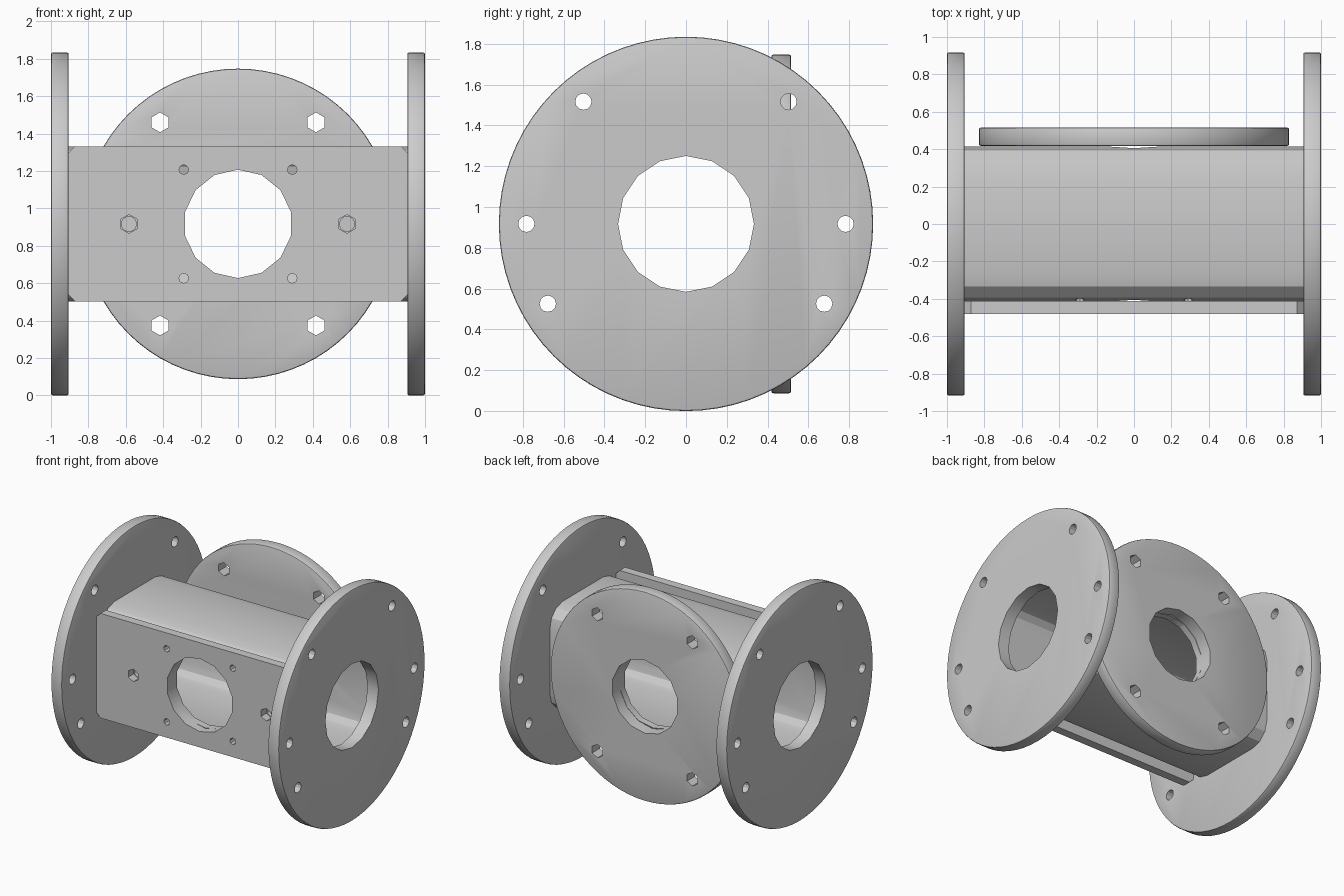
import bpy, bmesh, math
from mathutils import Vector

if "Cube" in bpy.data.objects:
    bpy.data.objects.remove(bpy.data.objects["Cube"])

MID = 0.917      # height of the main axis
HALF = 0.415     # half width of the square body

metal = bpy.data.materials.new("plain_grey")
metal.use_nodes = True
GREY = (0.6, 0.6, 0.6, 1)
metal.diffuse_color = GREY
metal.node_tree.nodes["Principled BSDF"].inputs["Base Color"].default_value = GREY


def ngon(sides, radius, u=0, v=0):
    """Regular polygon with a corner at the top."""
    steps = [math.tau * i / sides for i in range(sides)]
    return [(u + radius * math.sin(a), v + radius * math.cos(a)) for a in steps]


def rounded_square(half, radius, segments):
    pts = []
    for corner in range(4):
        a0 = corner * math.pi / 2
        cu = (half - radius) * (1 if corner in (0, 3) else -1)
        cv = (half - radius) * (1 if corner in (0, 1) else -1)
        for i in range(segments + 1):
            a = a0 + i / segments * math.pi / 2
            pts.append((cu + radius * math.cos(a), cv + radius * math.sin(a)))
    return pts


def prism(name, outline, axis, start, end):
    """Extrude an outline along x or y; outline is given around the main axis."""
    bm = bmesh.new()
    rings = []
    for d in (start, end):
        rings.append([bm.verts.new(Vector((d, u, v + MID) if axis == "X" else (u, d, v + MID)))
                      for u, v in outline])
    bm.faces.new(rings[0])
    bm.faces.new(rings[1][::-1])
    n = len(outline)
    for i in range(n):
        j = (i + 1) % n
        bm.faces.new((rings[0][j], rings[0][i], rings[1][i], rings[1][j]))
    bmesh.ops.recalc_face_normals(bm, faces=bm.faces)
    mesh = bpy.data.meshes.new(name)
    bm.to_mesh(mesh)
    bm.free()
    obj = bpy.data.objects.new(name, mesh)
    bpy.context.collection.objects.link(obj)
    obj.data.materials.append(metal)
    return obj


def finish(obj, cuts, bevel=0):
    """Soften the rims, cut the holes and set the shading."""
    bpy.ops.object.select_all(action="DESELECT")
    bpy.context.view_layer.objects.active = obj
    obj.select_set(True)
    if bevel:
        mod = obj.modifiers.new("rim", "BEVEL")
        mod.width = bevel
        mod.segments = 2
        mod.limit_method = "ANGLE"
        mod.angle_limit = math.radians(60)
        bpy.ops.object.modifier_apply(modifier=mod.name)
    for outline, axis, start, end in cuts:
        cutter = prism("hole_cutter", outline, axis, start, end)
        cutter.hide_render = True
        mod = obj.modifiers.new("hole", "BOOLEAN")
        mod.operation = "DIFFERENCE"
        mod.solver = "EXACT"
        mod.object = cutter
        bpy.ops.object.modifier_apply(modifier=mod.name)
        bpy.data.objects.remove(cutter)
    bpy.ops.object.shade_smooth_by_angle(angle=math.radians(28))


# End flanges with six bolt holes each
for side, name in ((-1, "right_end_flange"), (1, "left_end_flange")):
    near, far = sorted((side * 0.905, side))
    flange = prism(name, ngon(72, MID), "X", near, far)
    span = (near - 0.1, far + 0.1)
    cuts = [(ngon(16, 0.333), "X", *span)]
    for deg in (0, 50, 130, 180, 210, 330):
        a = math.radians(deg)
        cuts.append((ngon(12, 0.04, 0.782 * math.cos(a), 0.782 * math.sin(a)), "X", *span))
    finish(flange, cuts, 0.01)

# Round back flange with four bolt holes
back = prism("back_flange", ngon(72, 0.83), "Y", 0.418, 0.515)
cuts = [(ngon(14, 0.29), "Y", 0.3, 0.6)]
for su in (-1, 1):
    for sv in (-1, 1):
        cuts.append((ngon(6, 0.053, su * 0.417, sv * 0.543), "Y", 0.3, 0.6))
finish(back, cuts, 0.01)

# Hollow square body with rounded edges, bored from front to back
body = prism("body_tube", rounded_square(HALF, 0.16, 3), "X", -0.906, 0.906)
cuts = [(rounded_square(0.36, 0.105, 3), "X", -1, 1), (ngon(14, 0.29), "Y", -0.7, 0.7)]
front_holes = [(ngon(8, 0.026, su * 0.29, sv * 0.29), "Y", -0.7, -0.2)
               for su in (-1, 1) for sv in (-1, 1)]
cuts += front_holes
cuts += [(ngon(12, 0.04, su * 0.583), "Y", -0.7, -0.2) for su in (-1, 1)]
finish(body, cuts)

# Flat front plate with clipped corners
w, c = 0.906, 0.035
outline = [(-w, c - HALF), (c - w, -HALF), (w - c, -HALF), (w, c - HALF),
           (w, HALF - c), (w - c, HALF), (c - w, HALF), (-w, HALF - c)]
plate = prism("front_plate", outline, "Y", -0.48, -0.412)
cuts = [(ngon(14, 0.29), "Y", -0.7, -0.2)] + front_holes
cuts += [(ngon(6, 0.05, su * 0.583), "Y", -0.7, -0.2) for su in (-1, 1)]
finish(plate, cuts)
